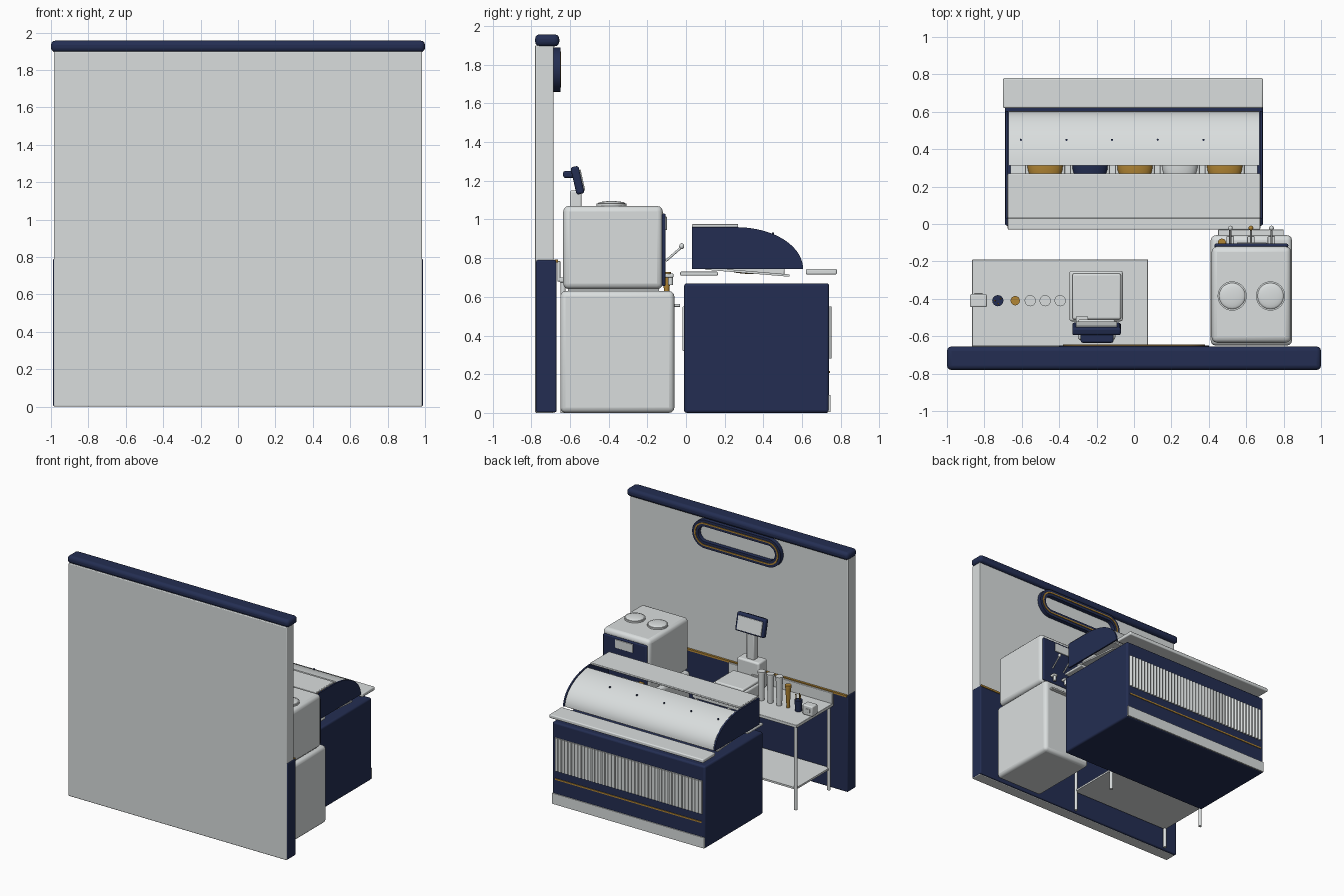
import bpy, bmesh, math
from mathutils import Vector

if "Cube" in bpy.data.objects:
    bpy.data.objects.remove(bpy.data.objects["Cube"])


def material(name, rgb):
    m = bpy.data.materials.new(name)
    m.diffuse_color = (*rgb, 1)
    m.use_nodes = True
    m.node_tree.nodes["Principled BSDF"].inputs["Base Color"].default_value = m.diffuse_color
    return m


WHITE = material("off_white", (0.70, 0.73, 0.73))
NAVY = material("navy", (0.017, 0.027, 0.085))
GOLD = material("gold", (0.45, 0.24, 0.035))


def finish(name, bm, mat, bevel=0.0, segs=3):
    bmesh.ops.recalc_face_normals(bm, faces=bm.faces)
    me = bpy.data.meshes.new(name)
    bm.to_mesh(me)
    bm.free()
    ob = bpy.data.objects.new(name, me)
    bpy.context.collection.objects.link(ob)
    me.materials.append(mat)
    if bevel:
        b = ob.modifiers.new("bevel", 'BEVEL')
        b.width, b.segments, b.limit_method = bevel, segs, 'ANGLE'
    bpy.ops.object.select_all(action='DESELECT')
    ob.select_set(True)
    bpy.context.view_layer.objects.active = ob
    bpy.ops.object.shade_smooth_by_angle(angle=math.radians(35))
    return ob


def box(name, x, y, z, mat, bevel=0.0, tilt=0.0):
    """Box from (min, max) ranges, optionally tilted about x."""
    bm = bmesh.new()
    bmesh.ops.create_cube(bm, size=1)
    bmesh.ops.scale(bm, vec=(x[1] - x[0], y[1] - y[0], z[1] - z[0]), verts=bm.verts)
    ob = finish(name, bm, mat, bevel)
    ob.location = (sum(x) / 2, sum(y) / 2, sum(z) / 2)
    ob.rotation_euler.x = tilt
    return ob


def rod(name, a, b, r1, mat, r2=None, n=16):
    """Cylinder or cone between two points."""
    a, b = Vector(a), Vector(b)
    bm = bmesh.new()
    bmesh.ops.create_cone(bm, cap_ends=True, segments=n, radius1=r1,
                          radius2=r1 if r2 is None else r2, depth=(b - a).length)
    ob = finish(name, bm, mat)
    ob.location = (a + b) / 2
    ob.rotation_euler = (b - a).to_track_quat('Z', 'Y').to_euler()
    return ob


def ball(name, c, s, mat):
    bm = bmesh.new()
    bmesh.ops.create_uvsphere(bm, u_segments=20, v_segments=12, radius=1)
    bmesh.ops.scale(bm, vec=s, verts=bm.verts)
    ob = finish(name, bm, mat)
    ob.location = c
    return ob


def prism(name, x, pts, mat):
    """Closed yz outline extruded along x."""
    bm = bmesh.new()
    f = bm.faces.new([bm.verts.new((x[0], *p)) for p in pts])
    g = bmesh.ops.extrude_face_region(bm, geom=[f])
    vs = [v for v in g['geom'] if isinstance(v, bmesh.types.BMVert)]
    bmesh.ops.translate(bm, vec=(x[1] - x[0], 0, 0), verts=vs)
    return finish(name, bm, mat)


def oblong_ring(name, r_out, r_in, y, mat, half=0.285, zc=1.775, n=16):
    """Stadium-shaped ring on the wall."""
    bm = bmesh.new()
    loops = []
    for r, yy in ((r_out, y[0]), (r_out, y[1]), (r_in, y[1]), (r_in, y[0])):
        loop = []
        for side in (1, -1):
            for i in range(n + 1):
                t = -math.pi / 2 + math.pi * i / n
                loop.append(bm.verts.new((side * (half + r * math.cos(t)), yy,
                                          zc + side * r * math.sin(t))))
        loops.append(loop)
    m = len(loops[0])
    for k in range(4):
        p, q = loops[k], loops[(k + 1) % 4]
        for i in range(m):
            j = (i + 1) % m
            bm.faces.new((p[i], p[j], q[j], q[i]))
    return finish(name, bm, mat)


# Wall with navy wainscot, cap and oblong sign frame
box("wall", (-0.985, 0.985), (-0.78, -0.685), (0, 1.90), WHITE, 0.006)
box("wainscot", (-0.99, 0.99), (-0.775, -0.67), (0.003, 0.79), NAVY, 0.008)
box("wainscot_trim", (-0.985, 0.985), (-0.68, -0.663), (0.778, 0.793), GOLD)
box("wall_cap", (-1, 1), (-0.78, -0.655), (1.895, 1.957), NAVY, 0.024)
oblong_ring("sign_frame", 0.115, 0.062, (-0.69, -0.65), NAVY)
oblong_ring("sign_inlay", 0.094, 0.083, (-0.66, -0.645), GOLD)

# Serving machine
box("machine_base", (0.41, 0.845), (-0.65, -0.06), (0, 0.63), WHITE, 0.028)
box("machine_plinth", (0.45, 0.81), (-0.61, -0.14), (0.62, 0.65), WHITE)
box("machine_head", (0.415, 0.84), (-0.635, -0.12), (0.64, 1.07), WHITE, 0.03)
box("machine_panel", (0.43, 0.825), (-0.125, -0.105), (0.655, 1.03), NAVY, 0.008)
box("machine_screen", (0.55, 0.71), (-0.11, -0.099), (0.945, 1.015), WHITE, 0.003)
box("drip_tray", (0.45, 0.80), (-0.08, -0.03), (0.548, 0.563), WHITE, 0.004)
for x in (0.525, 0.73):
    rod("hopper_lid", (x, -0.385, 1.065), (x, -0.385, 1.083), 0.078, WHITE, n=32)
    ball("hopper_dome", (x, -0.385, 1.083), (0.07, 0.07, 0.012), WHITE)
for x, m in ((0.515, WHITE), (0.625, GOLD), (0.735, WHITE)):
    box("spout_block", (x - 0.02, x + 0.02), (-0.11, -0.065), (0.70, 0.72), WHITE, 0.006)
    rod("spout", (x, -0.08, 0.66), (x, -0.08, 0.71), 0.012, WHITE)
    rod("lever", (x, -0.105, 0.785), (x, -0.025, 0.855), 0.006, WHITE)
    ball("lever_knob", (x, -0.022, 0.862), (0.013, 0.013, 0.015), m)
rod("cone_sample", (0.47, -0.10, 0.625), (0.47, -0.10, 0.70), 0.013, GOLD, 0.02)
rod("cone_sample_rim", (0.47, -0.10, 0.70), (0.47, -0.10, 0.728), 0.022, GOLD)

# Display counter body
box("counter_body", (-0.69, 0.69), (-0.01, 0.74), (0, 0.67), NAVY, 0.014)
box("kick_plate", (-0.685, 0.685), (0.73, 0.748), (0.005, 0.092), WHITE)
box("counter_stripe", (-0.66, 0.66), (0.735, 0.745), (0.205, 0.217), GOLD)
box("fluted_backing", (-0.665, 0.665), (0.73, 0.742), (0.28, 0.55), WHITE)
N = 44
for i in range(N):
    x = -0.65 + 1.30 * i / (N - 1)
    rod("flute", (x, 0.741, 0.28), (x, 0.741, 0.55), 0.0115, WHITE, n=12)
for s in (-1, 1):
    a, b = sorted((s * 0.03, s * 0.62))
    box("rear_door", (a, b), (-0.018, -0.005), (0.32, 0.55), WHITE, 0.004)

# Counter shelves, end panels and curved screen
box("rear_ledge", (-0.675, 0.675), (-0.03, 0.165), (0.71, 0.73), WHITE, 0.006)
box("front_ledge", (-0.70, 0.69), (0.62, 0.78), (0.715, 0.745), WHITE, 0.008)
box("top_slab", (-0.675, 0.675), (0.03, 0.27), (0.96, 0.976), WHITE, 0.005)


def arc(a, b, n=20):
    return [(0.26 + a * math.sin(t), 0.745 + b * math.cos(t))
            for t in (math.pi / 2 * i / n for i in range(n + 1))]


for s in (-1, 1):
    x = sorted((s * 0.673, s * 0.686))
    prism("end_panel", x, [(0.03, 0.745), (0.03, 0.96)] + arc(0.345, 0.215), NAVY)
prism("curved_screen", (-0.67, 0.67),
      arc(0.343, 0.213)[2:] + arc(0.334, 0.204)[:1:-1], WHITE)

# Tilted display deck with tubs and flavour picks
TILT = -0.083
box("display_deck", (-0.66, 0.66), (0.10, 0.535), (0.722, 0.734), WHITE, 0, TILT)
for i, m in enumerate((GOLD, NAVY, GOLD, WHITE, GOLD)):
    x = -0.475 + 0.24 * i
    box("tub", (x - 0.105, x + 0.105), (0.17, 0.51), (0.725, 0.765), WHITE, 0.008, TILT)
    ball("tub_mound", (x, 0.335, 0.768), (0.097, 0.155, 0.05), m)
    xp = -0.605 + 0.244 * i
    rod("flavour_pick", (xp, 0.45, 0.74), (xp, 0.45, 0.932), 0.006, NAVY, n=8)

# Work table
box("table_top", (-0.865, 0.075), (-0.655, -0.19), (0.675, 0.70), WHITE, 0.004)
box("table_backsplash", (-0.865, 0.075), (-0.665, -0.65), (0.68, 0.785), WHITE, 0.003)
box("table_shelf", (-0.85, 0.06), (-0.64, -0.205), (0.165, 0.18), WHITE)
for x in (-0.845, 0.055):
    for y in (-0.635, -0.21):
        rod("table_leg", (x, y, 0), (x, y, 0.68), 0.013, WHITE)

# Till with tilted display
box("till_drawer", (-0.345, -0.06), (-0.52, -0.25), (0.70, 0.80), WHITE, 0.012)
box("till_top", (-0.33, -0.07), (-0.51, -0.265), (0.795, 0.82), WHITE, 0.01)
box("till_block", (-0.30, -0.10), (-0.62, -0.51), (0.70, 0.93), WHITE, 0.014)
box("till_slot", (-0.31, -0.245), (-0.525, -0.495), (0.815, 0.83), WHITE)
box("till_stem", (-0.235, -0.165), (-0.60, -0.54), (0.92, 1.15), WHITE, 0.01)
box("till_display", (-0.33, -0.07), (-0.582, -0.54), (1.13, 1.275), NAVY, 0.012, 0.22)
box("till_screen", (-0.31, -0.09), (-0.541, -0.533), (1.148, 1.258), WHITE, 0.002, 0.22)
box("till_rear_display", (-0.285, -0.11), (-0.635, -0.575), (1.215, 1.25), NAVY, 0.01)

# Table items: cup stacks, cones, straw cup and napkin box
for x in (-0.555, -0.475, -0.395):
    rod("cup_stack", (x, -0.41, 0.70), (x, -0.41, 0.925), 0.021, WHITE, 0.027, 20)
    rod("cup_rim", (x, -0.41, 0.92), (x, -0.41, 0.935), 0.03, WHITE, n=20)
rod("cone_stack", (-0.635, -0.41, 0.70), (-0.635, -0.41, 0.87), 0.012, GOLD, 0.022)
rod("cone_rim", (-0.635, -0.41, 0.865), (-0.635, -0.41, 0.885), 0.025, GOLD)
rod("spoon_cup", (-0.728, -0.41, 0.70), (-0.728, -0.41, 0.79), 0.025, NAVY, 0.03)
for dx, dy in ((-0.012, 0), (0.012, 0.008), (0.002, -0.012)):
    rod("spoon", (-0.728 + dx, -0.41 + dy, 0.72),
        (-0.728 + dx * 1.4, -0.41 + dy * 1.4, 0.835), 0.004, GOLD, n=8)
box("napkin_box", (-0.877, -0.787), (-0.445, -0.375), (0.70, 0.78), WHITE, 0.008)
box("napkin_slot", (-0.855, -0.81), (-0.38, -0.37), (0.725, 0.755), WHITE, 0.002)
